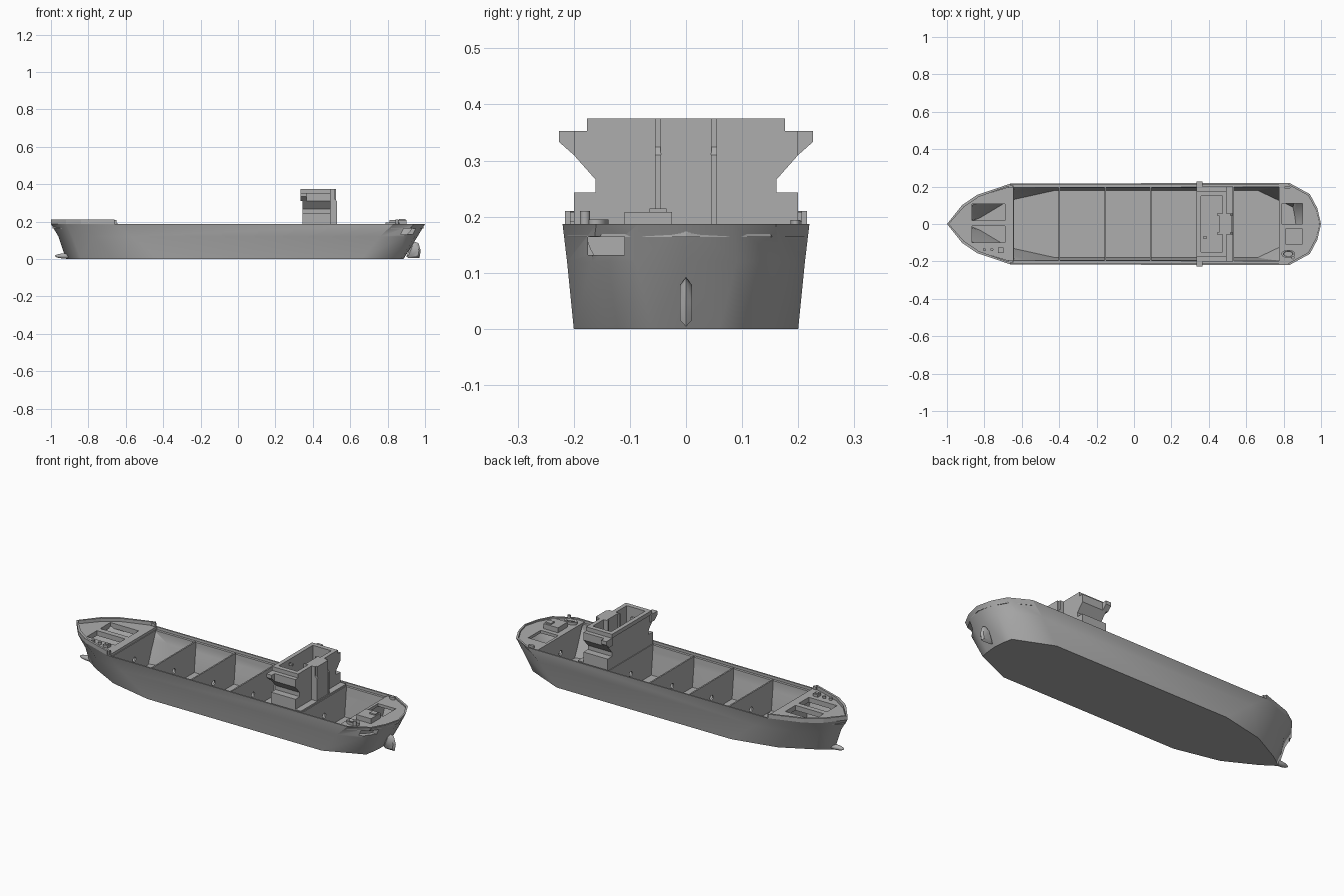
import bpy, bmesh, math
from mathutils import Matrix

cube = bpy.data.objects.get("Cube")
if cube:
    bpy.data.objects.remove(cube, do_unlink=True)

grey = bpy.data.materials.new("ship grey")
grey.use_nodes = True
COLOR = (0.42, 0.42, 0.42, 1)
grey.diffuse_color = COLOR
grey.node_tree.nodes["Principled BSDF"].inputs["Base Color"].default_value = COLOR


def finish(name, bm, smooth=None):
    bmesh.ops.recalc_face_normals(bm, faces=bm.faces)
    mesh = bpy.data.meshes.new(name)
    bm.to_mesh(mesh)
    bm.free()
    mesh.materials.append(grey)
    obj = bpy.data.objects.new(name, mesh)
    bpy.context.collection.objects.link(obj)
    if smooth:
        bpy.ops.object.select_all(action='DESELECT')
        obj.select_set(True)
        bpy.context.view_layer.objects.active = obj
        bpy.ops.object.shade_smooth_by_angle(angle=math.radians(smooth))
    return obj


def prism(name, pts, lo, hi, axis='z'):
    """Extrude a 2D outline along an axis: (x, y) for z, (y, z) for x, (x, z) for y."""
    place = {'z': lambda a, b, h: (a, b, h),
             'x': lambda a, b, h: (h, a, b),
             'y': lambda a, b, h: (a, h, b)}[axis]
    bm = bmesh.new()
    rings = [[bm.verts.new(place(a, b, h)) for a, b in pts] for h in (lo, hi)]
    bm.faces.new(rings[0])
    bm.faces.new(rings[1])
    for i in range(len(pts)):
        j = (i + 1) % len(pts)
        bm.faces.new((rings[0][i], rings[0][j], rings[1][j], rings[1][i]))
    return finish(name, bm)


def box(name, x0, x1, y0, y1, z0, z1):
    return prism(name, [(x0, y0), (x1, y0), (x1, y1), (x0, y1)], z0, z1)


def cylinder(name, x, y, z, r, depth, axis='z', stretch=1):
    bm = bmesh.new()
    turn = Matrix.Rotation(math.pi / 2, 4, 'Y') if axis == 'x' else Matrix()
    matrix = Matrix.Translation((x, y, z)) @ Matrix.Diagonal((stretch, 1, 1, 1)) @ turn
    bmesh.ops.create_cone(bm, cap_ends=True, segments=16, radius1=r, radius2=r,
                          depth=depth, matrix=matrix)
    return finish(name, bm, 40)


def cut(obj, cutter):
    cutter.hide_render = True
    cutter.hide_set(True)
    cutter.display_type = 'WIRE'
    mod = obj.modifiers.new("opening", 'BOOLEAN')
    mod.operation = 'DIFFERENCE'
    mod.solver = 'EXACT'
    mod.object = cutter


def mirror(obj):
    mod = obj.modifiers.new("mirror", 'MIRROR')
    mod.use_axis = (False, True, False)
    mod.merge_threshold = 0.0005


def inset(pts, d):
    return [(x - math.copysign(d, x) if abs(x) > 0.7 else x, max(y - d, 0) if y else 0)
            for x, y in pts]


def full(half):
    """Close a half outline by reflecting it across the centreline."""
    return half + [(x, -y) for x, y in reversed(half) if y > 0]


# Hull: half outlines from bow to stern at three heights
TOP = [(-1, 0), (-.92, .10), (-.84, .155), (-.66, .216), (.83, .22), (.94, .16), (.98, .085), (1, 0)]
MID = [(-.96, 0), (-.885, .085), (-.77, .155), (-.57, .212), (.76, .212), (.885, .168), (.945, .09), (.96, 0)]
BOT = [(-.92, 0), (-.84, .055), (-.67, .145), (-.42, .20), (.66, .20), (.87, .11), (.88, .06), (.885, 0)]
RIM, LEDGE = .187, .172

bm = bmesh.new()
layers = [(BOT, 0), (MID, .12), (TOP, RIM), (inset(TOP, .008), RIM),
          (inset(TOP, .008), LEDGE), (inset(TOP, .022), LEDGE),
          (inset(MID, .02), .12), (inset(BOT, .02), .01)]
rings = [[bm.verts.new((x, y, z)) for x, y in pts] for pts, z in layers]
for a, b in zip(rings, rings[1:]):
    for i in range(len(TOP) - 1):
        bm.faces.new((a[i], a[i + 1], b[i + 1]))
        bm.faces.new((a[i], b[i + 1], b[i]))
bm.faces.new(rings[0])
bm.faces.new(rings[-1])
hull = finish("hull", bm, 28)
mirror(hull)
cut(hull, box("stern_port_cutter", .84, 1.05, -.175, -.11, .132, .165))

# Raised bulwark around the bow
bm = bmesh.new()
bow = TOP[:4]
section = [(bow, RIM), (bow, .21), (inset(bow, .01), .21), (inset(bow, .01), RIM)]
rings = [[bm.verts.new((x, y, z)) for x, y in pts] for pts, z in section]
for a, b in zip(rings, rings[1:] + rings[:1]):
    for i in range(3):
        bm.faces.new((a[i], a[i + 1], b[i + 1], b[i]))
bm.faces.new([r[-1] for r in rings])
mirror(finish("bow_bulwark", bm))

# Bow deck with two hatch openings and fittings
bow_deck = prism("bow_deck", full(inset(TOP[:3], .009) + [(-.645, .207)]), LEDGE - .008, .192)
cut(bow_deck, box("left_hatch_cutter", -.865, -.69, .018, .107, .1, .3))
cut(bow_deck, box("right_hatch_cutter", -.865, -.69, -.1, -.012, .1, .3))
for x in (-.8, -.76):
    cylinder("bow_bollard", x, -.137, .198, .008, .014)
box("bow_winch", -.728, -.698, -.155, -.125, .19, .206)
box("bow_winch_drum", -.722, -.704, -.148, -.132, .206, .21)
for s in (-1, 1):
    box("break_post", -.67, -.65, s * .2 - .007, s * .2 + .007, .18, .208)

# Stern deck with one hatch and fittings
stern_deck = prism("stern_deck", full([(.775, .211)] + inset(TOP[4:], .009)), LEDGE - .008, .18)
cut(stern_deck, box("stern_hatch_cutter", .79, .9, 0, .11, .1, .3))
box("stern_house", .81, .9, -.11, -.025, .17, .208)
box("stern_house_cap", .86, .895, -.065, -.035, .208, .215)
reel = cylinder("stern_reel", .825, -.16, .185, .022, .02, stretch=1.7)
cut(reel, cylinder("reel_cutter", .825, -.16, .2, .014, .03, stretch=1.7))
cylinder("stern_bollard", .82, .195, .185, .009, .018, stretch=1.8)
cylinder("stern_post", .85, -.18, .195, .009, .03)

# Hold bulkheads with round access holes: position, lower and upper half width
for x, low, high in [(-.645, .12, .19), (-.4, .178, .196), (-.155, .18, .198),
                     (.09, .18, .198), (.345, .18, .198), (.53, .18, .198), (.78, .125, .195)]:
    wall = prism("bulkhead", [(-low, .005), (low, .005), (high, .177), (-high, .177)],
                 x - .004, x + .004, 'x')
    cut(wall, cylinder("access_hole_cutter", x, 0, .085, .014, .05, 'x'))

# Accommodation block: a flared section hollowed from above
box("house_deck", .345, .53, -.2, .2, LEDGE - .005, .186)
side = [(.2, .18), (.2, .243), (.161, .243), (.161, .266), (.2, .31), (.2, .353)]
block = prism("accommodation_block", side + [(-y, z) for y, z in reversed(side)], .345, .495, 'x')
cut(block, box("block_well_cutter", .358, .472, -.15, .15, .25, .5))

# Parapet around the roof well
parapet = box("roof_parapet", .335, .495, -.176, .176, .353, .375)
cut(parapet, box("parapet_well_cutter", .358, .472, -.15, .15, .3, .5))

# Bridge wings reaching past the hull sides
for s in (-1, 1):
    prism("bridge_wing", [(s * y, z) for y, z in
                          [(.17, .31), (.2, .31), (.226, .333), (.226, .353), (.17, .353)]],
          .335, .367, 'x')
    prism("funnel_fin", [(.49, .18), (.528, .18), (.528, .31), (.5, .34), (.49, .34)],
          s * .05 - .005, s * .05 + .005, 'y')

# Funnel trunk at the back of the block
box("funnel_trunk", .455, .525, -.045, .045, .18, .375)
box("funnel_side_left", .445, .515, .045, .055, .25, .375)
box("funnel_side_right", .445, .515, -.055, -.045, .25, .375)
box("roof_vent", .37, .39, -.078, -.066, .353, .365)

# Rudder: tapered leaf profile
bm = bmesh.new()
leaf = [(.90, .012), (.925, .078), (.945, .092), (.965, .085), (.977, .045), (.97, .004), (.915, .004)]
rims = [[bm.verts.new((.945 + (x - .945) * k, y, .045 + (z - .045) * k)) for x, z in leaf]
        for y, k in ((-.011, .7), (0, 1), (.011, .7))]
for a, b in zip(rims, rims[1:]):
    for i in range(len(leaf)):
        j = (i + 1) % len(leaf)
        bm.faces.new((a[i], a[j], b[j], b[i]))
bm.faces.new(rims[0])
bm.faces.new(rims[-1])
finish("rudder", bm, 40)

# Bulbous bow
bm = bmesh.new()
bmesh.ops.create_uvsphere(bm, u_segments=16, v_segments=10, radius=1, matrix=Matrix.Translation(
    (-.92, 0, .016)) @ Matrix.Diagonal((.058, .016, .014, 1)))
finish("bow_bulb", bm, 40)
